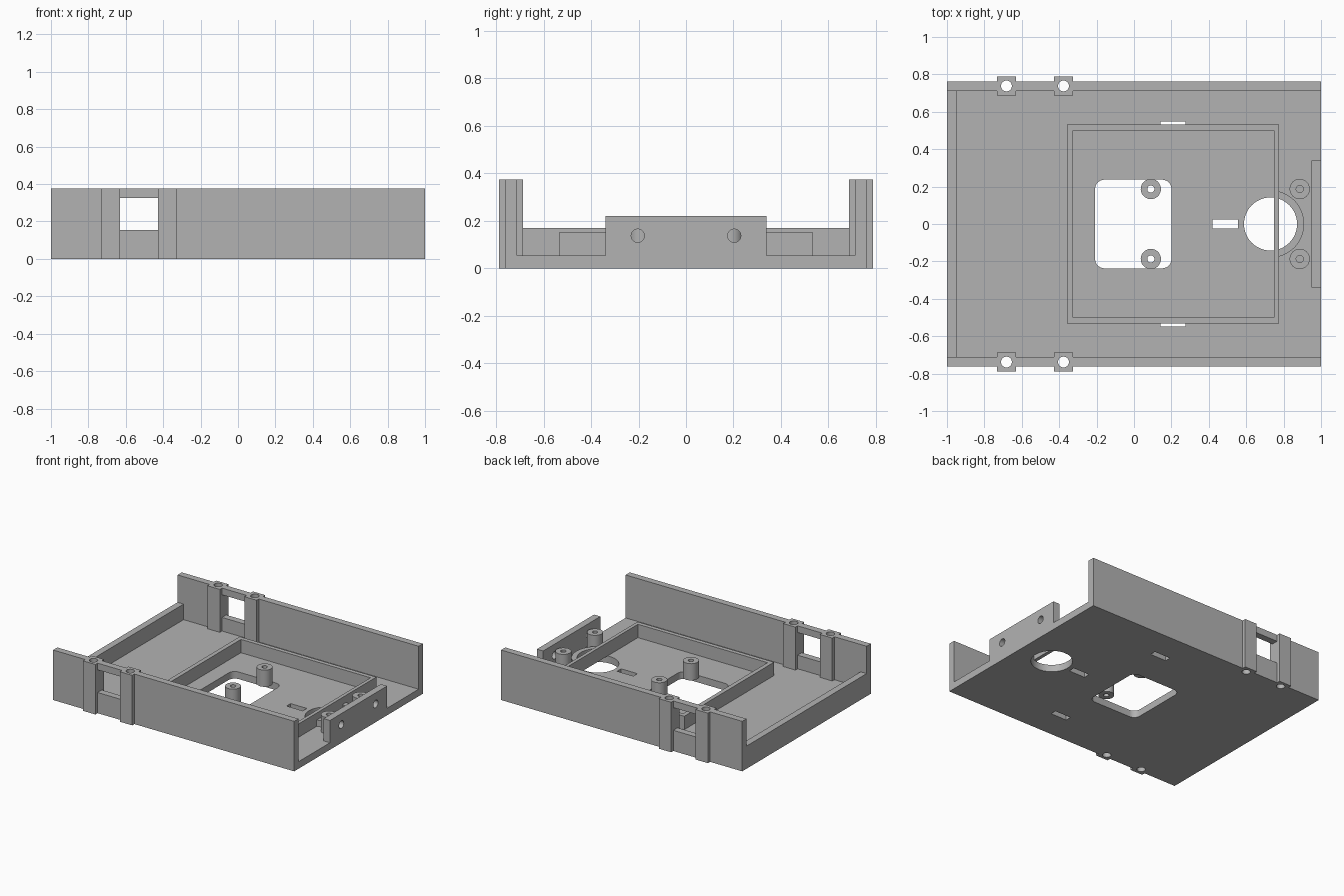
import bpy, bmesh
from mathutils import Matrix, Vector

if "Cube" in bpy.data.objects:
    bpy.data.objects.remove(bpy.data.objects["Cube"])

H, FLOOR = 0.375, 0.053          # wall height, floor thickness
RING_TOP, POST_TOP = 0.153, 0.178

grey = bpy.data.materials.new("plain_grey")
grey.diffuse_color = (0.45, 0.45, 0.45, 1)
grey.use_nodes = True
grey.node_tree.nodes["Principled BSDF"].inputs["Base Color"].default_value = grey.diffuse_color


def finish(name, bm):
    me = bpy.data.meshes.new(name)
    bm.to_mesh(me)
    bm.free()
    me.materials.append(grey)
    ob = bpy.data.objects.new(name, me)
    bpy.context.collection.objects.link(ob)
    return ob


def box(name, x0, x1, y0, y1, z0, z1, corner=0):
    bm = bmesh.new()
    mid = Vector(((x0 + x1) / 2, (y0 + y1) / 2, (z0 + z1) / 2))
    mat = Matrix.Translation(mid) @ Matrix.Diagonal((x1 - x0, y1 - y0, z1 - z0, 1))
    bmesh.ops.create_cube(bm, size=1, matrix=mat)
    if corner:
        edges = [e for e in bm.edges
                 if abs(e.verts[0].co.z - e.verts[1].co.z) > 1e-4]
        bmesh.ops.bevel(bm, geom=edges, offset=corner, segments=8,
                        profile=0.5, affect='EDGES')
    return finish(name, bm)


def cyl(name, x, y, r, z0, z1, axis='Z'):
    """Upright cylinder, or one along x when axis is X (x = z0..z1, z = x)."""
    bm = bmesh.new()
    if axis == 'Z':
        mat = Matrix.Translation((x, y, (z0 + z1) / 2))
    else:
        mat = Matrix.Translation(((z0 + z1) / 2, y, x)) @ Matrix.Rotation(1.5707963, 4, 'Y')
    bmesh.ops.create_cone(bm, cap_ends=True, segments=48, radius1=r, radius2=r,
                          depth=z1 - z0, matrix=mat)
    return finish(name, bm)


def combine(ob, others, op='DIFFERENCE'):
    """Apply booleans and discard the helper shapes."""
    for o in others:
        m = ob.modifiers.new("bool", 'BOOLEAN')
        m.operation, m.solver, m.object = op, 'EXACT', o
    dg = bpy.context.evaluated_depsgraph_get()
    me = bpy.data.meshes.new_from_object(ob.evaluated_get(dg))
    ob.modifiers.clear()
    ob.data = me
    for o in others:
        bpy.data.objects.remove(o)
    return ob


BOSS_X = (-0.682, -0.377)


def screw_holes(s):
    return [cyl("cut", x, s * 0.738, 0.029, -0.1, 0.5) for x in BOSS_X]


# Floor with rounded opening, large round hole and three slots
floor = box("floor", -1, 1, -0.712, 0.712, 0, FLOOR)
cuts = [box("cut", -0.208, 0.2, -0.237, 0.237, -0.1, 0.2, 0.05),
        cyl("cut", 0.73, 0, 0.142, -0.1, 0.2),
        box("cut", 0.42, 0.555, -0.024, 0.024, -0.1, 0.2)]
for s in (-1, 1):
    y0, y1 = sorted((s * 0.504, s * 0.549))
    cuts.append(box("cut", 0.142, 0.275, y0, y1, -0.1, 0.2))
    cuts += screw_holes(s)
combine(floor, cuts)

# Side walls with a window between two drilled bosses
for s, side in ((-1, "front"), (1, "back")):
    y0, y1 = sorted((s * 0.712, s * 0.762))
    wall = box(side + "_wall", -1, 1, y0, y1, 0, H)
    y0, y1 = sorted((s * 0.686, s * 0.788))
    combine(wall, [box("boss", x - 0.051, x + 0.051, y0, y1, 0, H) for x in BOSS_X], 'UNION')
    window = box("cut", -0.631, -0.428, y0 - 0.1, y1 + 0.1, 0.155, 0.325)
    combine(wall, [window] + screw_holes(s))

# Low wall on the left end
box("left_end_wall", -1, -0.95, -0.712, 0.712, FLOOR, 0.17)

# Drilled plate on the right end
plate = box("connector_plate", 0.948, 1, -0.339, 0.339, FLOOR, 0.22)
combine(plate, [cyl("cut", 0.137, s * 0.203, 0.028, 0.9, 1.1, 'X') for s in (-1, 1)])

# Rectangular frame on the floor
frame = box("inner_frame", -0.358, 0.775, -0.532, 0.532, FLOOR, RING_TOP)
combine(frame, [box("cut", -0.326, 0.749, -0.5, 0.5, 0, 0.3)])

# Partial collar round the large hole, outside the frame
collar = cyl("hole_collar", 0.73, 0, 0.18, FLOOR, 0.1)
combine(collar, [cyl("cut", 0.73, 0, 0.142, 0, 0.3),
                 box("cut", 0.4, 0.775, -0.3, 0.3, 0, 0.3)])

# Four hollow standoffs
for x, label in ((0.09, "middle"), (0.886, "right")):
    for s in (-1, 1):
        post = cyl(label + "_standoff", x, s * 0.187, 0.054, FLOOR, POST_TOP)
        combine(post, [cyl("cut", x, s * 0.187, 0.019, 0, 0.3)])

# Smooth the round surfaces, keep the edges sharp
for ob in bpy.context.scene.objects:
    ob.select_set(True)
    bpy.context.view_layer.objects.active = ob
bpy.ops.object.shade_smooth_by_angle(angle=0.5)
